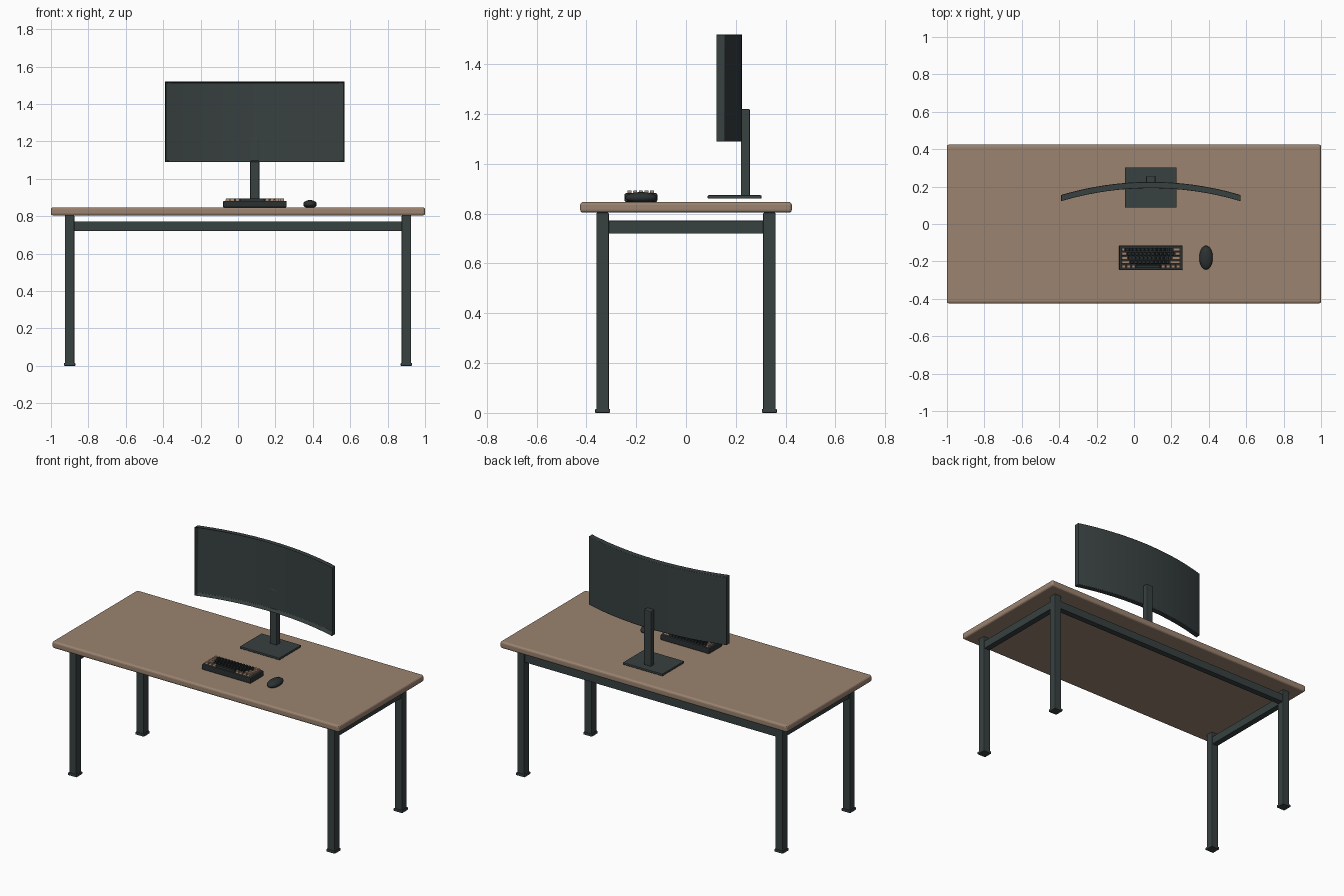
import bpy, bmesh, math
from mathutils import Matrix

if "Cube" in bpy.data.objects:
    bpy.data.objects.remove(bpy.data.objects["Cube"])


def material(name, rgb):
    m = bpy.data.materials.new(name)
    m.diffuse_color = (*rgb, 1)
    m.use_nodes = True
    m.node_tree.nodes["Principled BSDF"].inputs["Base Color"].default_value = m.diffuse_color
    return m


WOOD = material("warm_wood", (0.328, 0.227, 0.162))
SLATE = material("slate_metal", (0.040, 0.052, 0.052))
DARK = material("dark_plastic", (0.024, 0.030, 0.031))
TAN = material("tan_keys", (0.36, 0.235, 0.165))


def finish(name, bm, mat, bevel=0.0, segments=2):
    bmesh.ops.recalc_face_normals(bm, faces=bm.faces)
    mesh = bpy.data.meshes.new(name)
    bm.to_mesh(mesh)
    bm.free()
    mesh.materials.append(mat)
    ob = bpy.data.objects.new(name, mesh)
    bpy.context.collection.objects.link(ob)
    if bevel:
        mod = ob.modifiers.new("bevel", "BEVEL")
        mod.width, mod.segments = bevel, segments
        mod.limit_method, mod.angle_limit = "ANGLE", math.radians(40)
    return ob


def add_box(bm, lo, hi):
    size = [b - a for a, b in zip(lo, hi)]
    mid = [(a + b) / 2 for a, b in zip(lo, hi)]
    mat = Matrix.Translation(mid) @ Matrix.Diagonal((*size, 1))
    return bmesh.ops.create_cube(bm, size=1, matrix=mat)["verts"]


def box(name, lo, hi, mat, bevel=0.0, segments=2):
    bm = bmesh.new()
    add_box(bm, lo, hi)
    return finish(name, bm, mat, bevel, segments)


# Desk top
box("desk_top", (-1, -0.425, 0.804), (1, 0.425, 0.847), WOOD, 0.012, 3)

# Legs and feet
LX, LY = 0.90, 0.335
for sx, side in ((-1, "left"), (1, "right")):
    for sy, end in ((-1, "front"), (1, "back")):
        x, y = sx * LX, sy * LY
        box(f"{end}_{side}_leg", (x - .025, y - .025, .01), (x + .025, y + .025, .804), SLATE, .004)
        box(f"{end}_{side}_foot", (x - .03, y - .03, 0), (x + .03, y + .03, .016), SLATE, .003)
    # Side rails
    box(f"{side}_rail", (sx * LX - .02, -LY + .02, .72), (sx * LX + .02, LY - .02, .772), SLATE, .003)
# Back rail
box("back_rail", (-LX + .02, LY - .02, .72), (LX - .02, LY + .02, .772), SLATE, .003)

# Curved monitor: a slab with a recessed front, bent round the viewer
CX, HALF, R, N = 0.09, 0.48, 1.68, 32
bm = bmesh.new()
rings = []
for i in range(N + 1):
    x = -HALF + 2 * HALF * i / N
    rings.append([bm.verts.new((x, y, z)) for y, z in
                  ((.190, 1.09), (.225, 1.09), (.225, 1.52), (.190, 1.52))])
for a, b in zip(rings, rings[1:]):
    for j in range(4):
        k = (j + 1) % 4
        bm.faces.new((a[j], a[k], b[k], b[j]))
bm.faces.new(rings[0])
bm.faces.new(rings[-1])
bmesh.ops.recalc_face_normals(bm, faces=bm.faces)
front = [f for f in bm.faces if f.normal.y < -0.9]
bmesh.ops.inset_region(bm, faces=front, thickness=0.007, depth=0)
for v in {v for f in front for v in f.verts}:
    v.co.y = 0.2215
for v in bm.verts:
    v.co.y -= R - math.sqrt(R * R - v.co.x ** 2)
    v.co.x += CX
screen = finish("monitor", bm, SLATE, 0.003)

# Monitor stand
box("stand_post", (CX - .025, .22, .870), (CX + .025, .257, 1.22), SLATE, .005)
box("stand_base", (CX - .138, .087, .860), (CX + .138, .303, .874), SLATE, .003)

# Keyboard case
box("keyboard_case", (-.08, -.247, .847), (.26, -.115, .882), DARK, .006)

# Keys: each row is (width in key units, is it tan)
ROWS = [
    [(1, 1)] + [(1, 0)] * 12 + [(2, 1)],
    [(1.5, 1)] + [(1, 0)] * 12 + [(1.5, 1)],
    [(1.75, 1)] + [(1, 0)] * 11 + [(2.25, 1)],
    [(2.25, 1)] + [(1, 0)] * 10 + [(2.75, 1)],
    [(1.25, 1)] * 3 + [(6.25, 0)] + [(1.25, 1)] * 4,
]
UNIT, DEPTH, GAP = 0.318 / 15, 0.0226, 0.0018
key_meshes = [bmesh.new(), bmesh.new()]
for r, row in enumerate(ROWS):
    x, y = -.069, -.125 - r * DEPTH
    for width, tan in row:
        x2 = x + width * UNIT
        verts = add_box(key_meshes[tan], (x + GAP, y - DEPTH + GAP, .878), (x2 - GAP, y - GAP, .894))
        # Taper the top of each key cap
        mx, my = (x + x2) / 2, y - DEPTH / 2
        for v in verts:
            if v.co.z > .89:
                v.co.x -= math.copysign(.0022, v.co.x - mx)
                v.co.y -= math.copysign(.0022, v.co.y - my)
        x = x2
finish("letter_keys", key_meshes[0], DARK)
finish("modifier_keys", key_meshes[1], TAN)

# Mouse: a flattened ellipsoid with a flat base
bm = bmesh.new()
bmesh.ops.create_uvsphere(bm, u_segments=32, v_segments=18, radius=1)
for v in bm.verts:
    v.co.z = max(v.co.z, -0.75)
    v.co = (.385 + v.co.x * .036, -.18 + v.co.y * .064, .864 + v.co.z * .0225)
mouse = finish("mouse", bm, DARK)

# Scroll wheel
bm = bmesh.new()
bmesh.ops.create_cone(bm, cap_ends=True, segments=20, radius1=.008, radius2=.008, depth=.006,
                      matrix=Matrix.Translation((.385, -.143, .877)) @ Matrix.Rotation(math.pi / 2, 4, "Y"))
wheel = finish("scroll_wheel", bm, SLATE)

# Smooth shading on the curved parts
for ob in (screen, mouse, wheel):
    bpy.ops.object.select_all(action="DESELECT")
    ob.select_set(True)
    bpy.context.view_layer.objects.active = ob
    bpy.ops.object.shade_smooth_by_angle(angle=math.radians(35))
